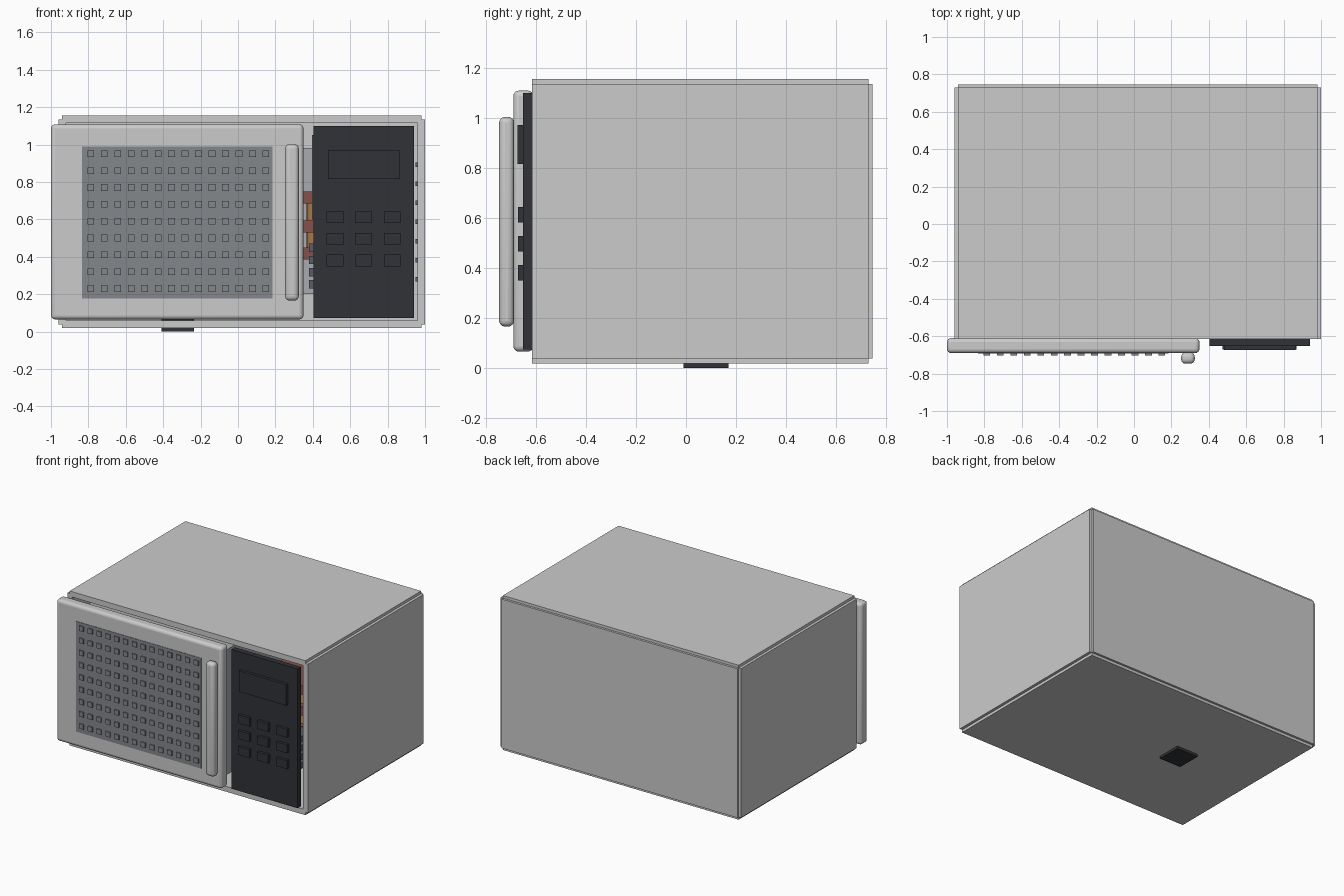
import bpy
import bmesh
import math
from mathutils import Matrix, Vector

if "Cube" in bpy.data.objects:
    bpy.data.objects.remove(bpy.data.objects["Cube"])


def mat(name, r, g, b):
    m = bpy.data.materials.new(name)
    m.diffuse_color = (r, g, b, 1)
    m.use_nodes = True
    m.node_tree.nodes["Principled BSDF"].inputs["Base Color"].default_value = m.diffuse_color
    return m


BLACK = mat("black_plastic", 0.03, 0.032, 0.037)
GLASS = mat("window_grey", 0.23, 0.245, 0.26)
SILVER = mat("inner_steel", 0.4, 0.41, 0.43)
COPPER = mat("copper", 0.6, 0.27, 0.1)
RED = mat("winding_red", 0.24, 0.08, 0.07)
IRON = mat("dark_iron", 0.1, 0.11, 0.13)


def finish(bm, name, material):
    me = bpy.data.meshes.new(name)
    bm.to_mesh(me)
    bm.free()
    ob = bpy.data.objects.new(name, me)
    bpy.context.collection.objects.link(ob)
    if material:
        me.materials.append(material)
    return ob


def boxes(name, spans, material=None, bevel=0.0, segments=4):
    """One object made of boxes, each given as (x0, x1, y0, y1, z0, z1)."""
    bm = bmesh.new()
    for x0, x1, y0, y1, z0, z1 in spans:
        c = Vector(((x0 + x1) / 2, (y0 + y1) / 2, (z0 + z1) / 2))
        s = Matrix.Diagonal((x1 - x0, y1 - y0, z1 - z0, 1))
        bmesh.ops.create_cube(bm, size=1, matrix=Matrix.Translation(c) @ s)
    ob = finish(bm, name, material)
    if bevel:
        mod = ob.modifiers.new("bevel", 'BEVEL')
        mod.width = bevel
        mod.segments = segments
        bpy.ops.object.select_all(action='DESELECT')
        bpy.context.view_layer.objects.active = ob
        ob.select_set(True)
        bpy.ops.object.shade_smooth_by_angle(angle=math.radians(35))
    return ob


def cylinder(name, x, y, z0, z1, r, material=None):
    bm = bmesh.new()
    bmesh.ops.create_cone(bm, cap_ends=True, segments=32, radius1=r, radius2=r, depth=z1 - z0,
                          matrix=Matrix.Translation((x, y, (z0 + z1) / 2)))
    return finish(bm, name, material)


# Casing: five panels meeting with stepped corners, open at the front
X0, X1, Y0, Y1, Z0, Z1 = -0.94, 0.98, -0.615, 0.73, 0.038, 1.135
T = 0.02
boxes("side_panels", [(x - T, x + T, Y0, Y1, Z0, Z1) for x in (X0, X1)])
boxes("top_and_bottom_panels", [(X0, X1, Y0, Y1, z - T, z + T) for z in (Z0, Z1)])
boxes("back_panel", [(X0, X1, Y1 - T, Y1 + 0.016, Z0, Z1)])

# Cooking cavity liner, open at the front
boxes("cavity_liner", [(-0.86, -0.84, -0.6, 0.5, 0.12, 1.04), (0.29, 0.31, -0.6, 0.5, 0.12, 1.04),
                       (-0.86, 0.31, -0.6, 0.5, 0.12, 0.14), (-0.86, 0.31, -0.6, 0.5, 1.02, 1.04),
                       (-0.86, 0.31, 0.48, 0.5, 0.12, 1.04)], SILVER)
boxes("turntable_motor", [(-0.41, -0.235, -0.01, 0.17, 0, 0.12)], BLACK)
cylinder("turntable_plate", -0.32, 0, 0.17, 0.19, 0.45, SILVER)

# Door, window mesh and handle
boxes("door", [(-1.0, 0.35, -0.69, -0.61, 0.065, 1.108)], bevel=0.022)
boxes("door_window", [(-0.835, 0.185, -0.693, -0.66, 0.178, 0.99)], GLASS)
mesh_dots = []
for i in range(14):
    for j in range(9):
        cx, cz = -0.787 + i * 0.072, 0.23 + j * 0.09
        mesh_dots.append((cx - 0.018, cx + 0.018, -0.702, -0.68, cz - 0.018, cz + 0.018))
boxes("window_mesh", mesh_dots, GLASS)
boxes("door_handle", [(0.252, 0.325, -0.747, -0.687, 0.165, 1.003)], bevel=0.024)

# Control panel with display and keypad
boxes("control_panel", [(0.403, 0.94, -0.652, -0.612, 0.073, 1.098)], BLACK)
boxes("display", [(0.48, 0.864, -0.673, -0.645, 0.815, 0.97)], BLACK)
keys = [(x - 0.045, x + 0.045, -0.672, -0.645, z - 0.031, z + 0.031)
        for x in (0.519, 0.671, 0.825) for z in (0.612, 0.497, 0.38)]
boxes("keypad_buttons", keys, BLACK)

# Electrical parts in the right-hand bay
boxes("circuit_board", [(0.395, 0.9, -0.6, -0.58, 0.6, 1.05)], IRON)
boxes("bay_bracket", [(0.31, 0.46, 0.3, 0.34, 0.2, 0.98)], SILVER)
cylinder("copper_coil", 0.58, 0.0, 0.45, 0.73, 0.215, COPPER)
for k, z in enumerate((0.385, 0.53, 0.685)):
    boxes("coil_plate_%d" % k, [(0.345, 0.82, -0.24, 0.24, z, z + 0.065)], RED)
boxes("transformer_fins", [(0.38, 0.8, -0.52, -0.28, z, z + 0.045)
                           for z in (0.23, 0.295, 0.36, 0.425)], IRON)
boxes("inner_vents", [(0.948, 0.965, -0.3, 0.3, z - 0.012, z + 0.012)
                      for z in [0.28 + 0.102 * i for i in range(7)]], IRON)
